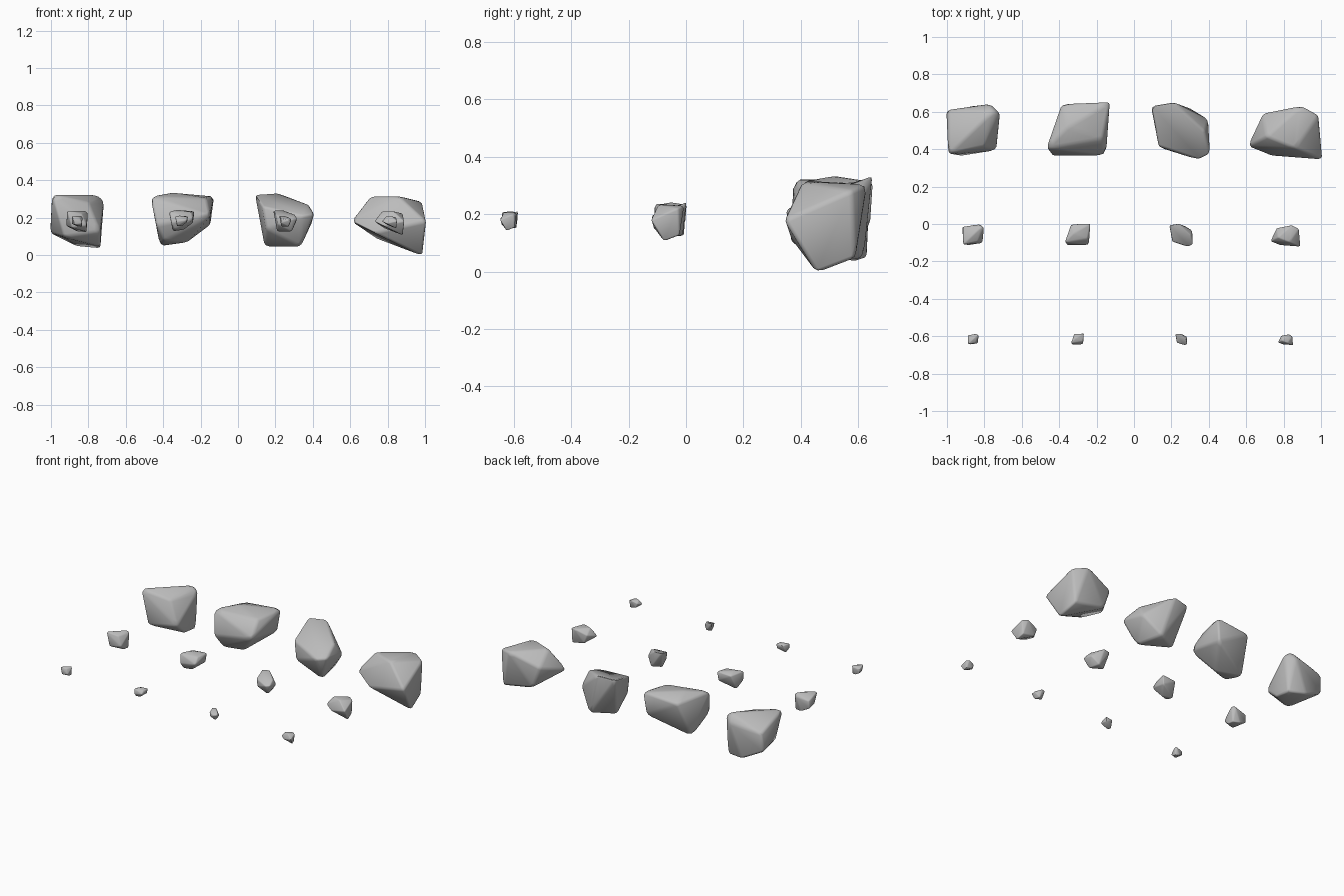
import bpy, bmesh, math
from mathutils import Vector

cube = bpy.data.objects.get("Cube")
if cube:
    bpy.data.objects.remove(cube, do_unlink=True)

stone = bpy.data.materials.new("stone_grey")
stone.use_nodes = True
colour = (0.5, 0.5, 0.5, 1)
stone.diffuse_color = colour
stone.node_tree.nodes["Principled BSDF"].inputs["Base Color"].default_value = colour

# Main corners of each rock shape, in hundredths, around its own centre
SHAPES = {
    "blocky": [(-13, -12, 14), (10, 10, 14), (6, -8, 10), (14, 9, 11), (12, 10, -14),
               (12, -1, -13), (-7, -13, -8), (-14, 10, -6), (-13, 11, 6), (0, 13, -13),
               (12, -10, -5), (9, 14, 9)],
    "wedge": [(-16, -9, 13), (-5, 2, 15), (-8, 14, 11), (17, 15, 13), (15, 14, -2),
              (15, -13, 3), (-13, -13, -2), (3, -4, -11), (-11, 4, -13), (13, -4, 12),
              (-9, -9, -10)],
    "leaning": [(-16, 13, 14), (-4, 15, 15), (12, 0, 9), (15, -12, 4), (9, -15, 3),
                (14, 6, 0), (-12, -8, 8), (-10, -9, -4), (8, -7, -13), (-11, 4, -13),
                (4, 12, -13)],
    "pointed": [(-20, -8, 0), (-12, 9, 5), (-10, -3, 13), (8, 13, 12), (5, -9, 13),
                (17, 8, 10), (19, -15, 0), (-8, -13, -6), (17, -4, -18), (15, 9, -13),
                (-7, 9, -9)],
}
SIZES = {"large": 1.0, "medium": 0.4, "small": 0.2}
SPACING = 0.557
ROUNDING = 0.014


def rock_mesh(name, points, scale):
    """Wrap the corners in a convex skin and wear down its edges."""
    bm = bmesh.new()
    for point in points:
        bm.verts.new(Vector(point) * scale / 97)
    bmesh.ops.convex_hull(bm, input=bm.verts)
    # Merge nearly level triangles into broad facets
    bmesh.ops.dissolve_limit(bm, angle_limit=math.radians(8),
                             verts=bm.verts, edges=bm.edges)
    bmesh.ops.bevel(bm, geom=bm.edges, offset=ROUNDING * scale, segments=2,
                    profile=0.5, affect="EDGES", clamp_overlap=True)
    bmesh.ops.recalc_face_normals(bm, faces=bm.faces)
    mesh = bpy.data.meshes.new(name)
    bm.to_mesh(mesh)
    bm.free()
    mesh.materials.append(stone)
    return mesh


# Four shapes across, three sizes from back to front
bpy.ops.object.select_all(action="DESELECT")
for column, (shape, points) in enumerate(SHAPES.items()):
    for row, (size, scale) in enumerate(SIZES.items()):
        name = f"{size}_{shape}_rock"
        rock = bpy.data.objects.new(name, rock_mesh(name, points, scale))
        rock.location = (-0.86 + SPACING * column, 0.497 - SPACING * row, 0.18)
        bpy.context.collection.objects.link(rock)
        rock.select_set(True)
        bpy.context.view_layer.objects.active = rock

# Smooth the worn edges
bpy.ops.object.shade_smooth_by_angle(angle=math.radians(50))
